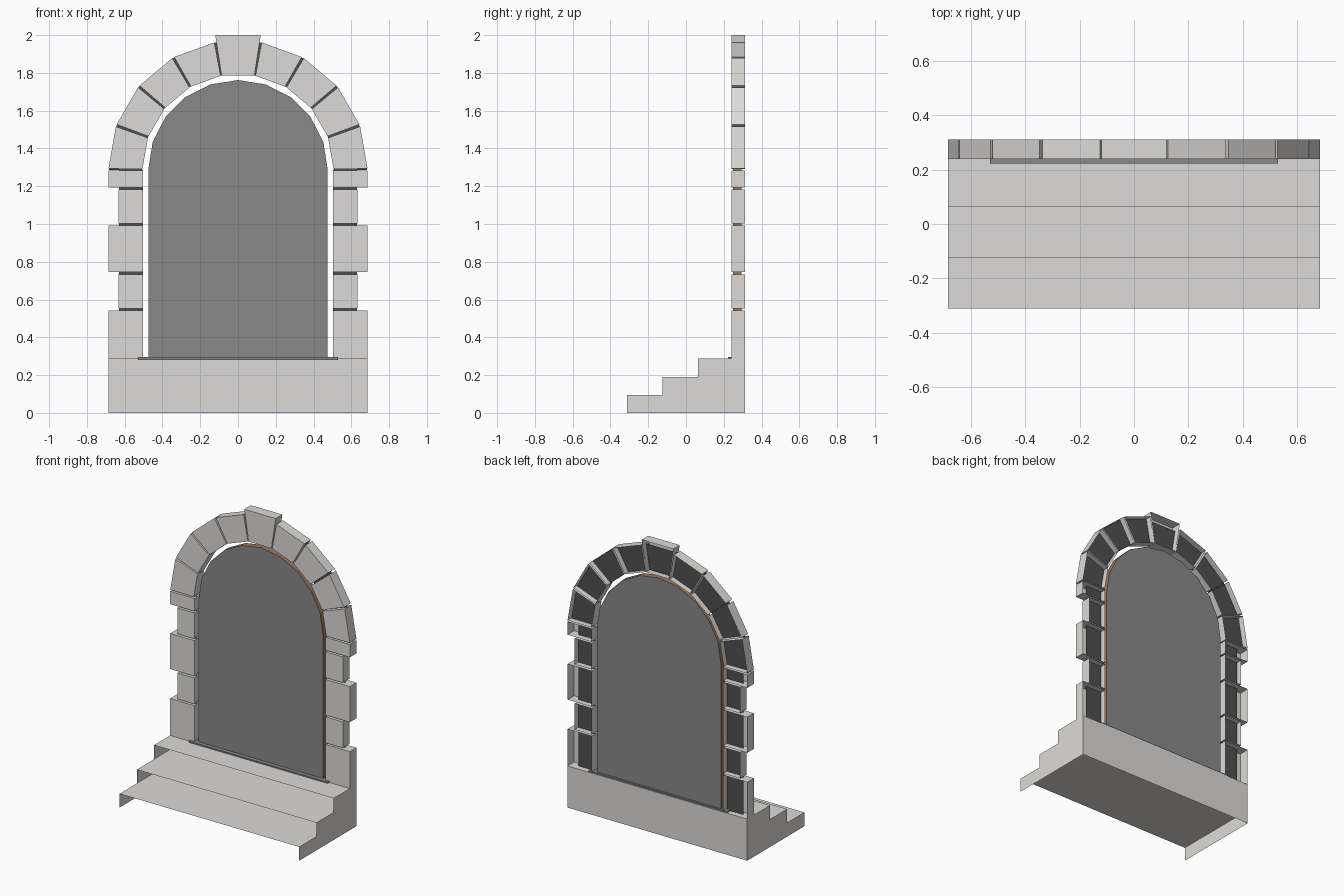
import bpy, bmesh
from math import sin, cos, radians

if "Cube" in bpy.data.objects:
    bpy.data.objects.remove(bpy.data.objects["Cube"])

Z0, SPRING = 0.287, 1.287        # top of steps, spring line of the arch
FRONT, BACK = 0.24, 0.312        # depth range of the stonework
W = 0.686                        # half width


def material(name, col):
    m = bpy.data.materials.new(name)
    m.diffuse_color = (*col, 1)
    m.use_nodes = True
    m.node_tree.nodes["Principled BSDF"].inputs["Base Color"].default_value = m.diffuse_color
    return m


STONE = material("stone", (0.72, 0.71, 0.69))
MORTAR = material("mortar", (0.08, 0.08, 0.08))
PANEL = material("dark_panel", (0.25, 0.25, 0.25))
WOOD = material("brown_wood", (0.30, 0.19, 0.11))


def finish(name, bm, *mats):
    bmesh.ops.recalc_face_normals(bm, faces=bm.faces[:])
    me = bpy.data.meshes.new(name)
    bm.to_mesh(me)
    bm.free()
    for m in mats:
        me.materials.append(m)
    ob = bpy.data.objects.new(name, me)
    bpy.context.collection.objects.link(ob)
    return ob


def prism(bm, pts, y0, y1, back=True):
    """Extrude an x-z outline along y; the back can stay open."""
    a = [bm.verts.new((x, y0, z)) for x, z in pts]
    b = [bm.verts.new((x, y1, z)) for x, z in pts]
    bm.faces.new(a)
    n = len(pts)
    sides = [bm.faces.new((a[i], a[(i + 1) % n], b[(i + 1) % n], b[i])) for i in range(n)]
    if back:
        bm.faces.new(b[::-1])
    return sides


def quad(bm, *pts):
    bm.faces.new([bm.verts.new(p) for p in pts])


def polar(r, deg):
    return (r * cos(radians(deg)), SPRING + r * sin(radians(deg)))


def rect(x0, x1, z0, z1):
    return [(x0, z0), (x1, z0), (x1, z1), (x0, z1)]


# Steps: open-fronted shell of stepped cheeks, stacked treads and a back wall
ys, zs = [-0.312, -0.124, 0.064], [0.095, 0.19, Z0]
bm = bmesh.new()
profile = [(BACK, 0), (ys[0], 0)]
for i, (y, z) in enumerate(zip(ys, zs)):
    profile += [(y, z), ((ys + [BACK])[i + 1], z)]
    quad(bm, (-W, y, z), (W, y, z), (W, BACK, z), (-W, BACK, z))
for x in (-W, W):
    quad(bm, *[(x, y, z) for y, z in profile])
quad(bm, (-W, BACK, 0), (W, BACK, 0), (W, BACK, Z0), (-W, BACK, Z0))
bmesh.ops.remove_doubles(bm, verts=bm.verts[:], dist=0.0001)
finish("steps", bm, STONE)

# Jamb stones: alternating wide and narrow blocks, open at the back
courses = [(Z0, 0.542, W), (0.553, 0.733, 0.632), (0.745, 0.991, W),
           (1.003, 1.182, 0.632), (1.193, 1.282, W)]
bm = bmesh.new()
for s in (1, -1):
    for z0, z1, xo in courses:
        prism(bm, rect(s * 0.502, s * xo, z0, z1), FRONT, BACK, back=False)
finish("jamb_stones", bm, STONE)

# Arch stones: four on each side of the keystone
bm = bmesh.new()
for s in (1, -1):
    for i in range(4):
        a, b = 20 * i + 0.5, 20 * i + 19.5
        pts = [polar(0.506, a), polar(W, a), polar(W, b), polar(0.506, b)]
        prism(bm, [(s * x, z) for x, z in pts], FRONT, BACK, back=False)
finish("arch_stones", bm, STONE)

# Keystone
bm = bmesh.new()
prism(bm, [(-0.087, 1.785), (0.087, 1.785), (0.12, 2.0), (-0.12, 2.0)], FRONT, BACK, back=False)
finish("keystone", bm, STONE)

# Mortar: dark sheet inside the stones that fills the joints
bm = bmesh.new()
ym = 0.272
angles = [0, 20, 40, 60, 80, 100, 120, 140, 160, 180]
for a, b in zip(angles, angles[1:]):
    quad(bm, *[(x, ym, z) for x, z in
               (polar(0.507, a), polar(0.684, a), polar(0.684, b), polar(0.507, b))])
for s in (1, -1):
    quad(bm, *[(x, ym, z) for x, z in rect(s * 0.503, s * 0.63, Z0, SPRING)])
finish("mortar", bm, MORTAR)

# Door panel: dark arched slab with a brown rim
bm = bmesh.new()
outline = [(-0.475, Z0), (0.475, Z0)] + [polar(0.475, 18 * i) for i in range(11)]
for f in prism(bm, outline, 0.25, 0.295):
    f.material_index = 1
finish("door_panel", bm, PANEL, WOOD)

# Door sill
bm = bmesh.new()
prism(bm, rect(-0.53, 0.53, 0.28, 0.296), 0.222, 0.308)
finish("door_sill", bm, PANEL)
